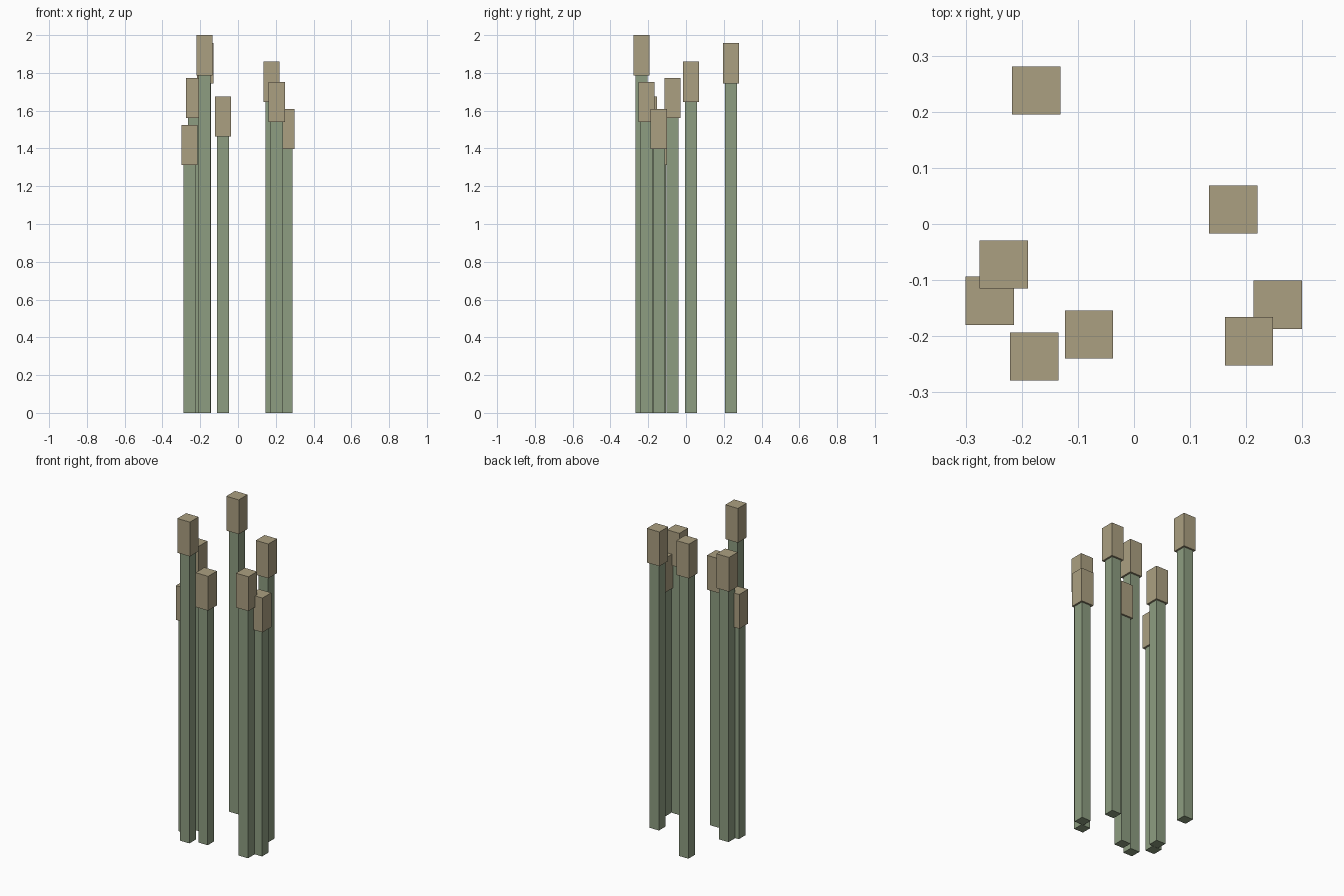
import bpy

if "Cube" in bpy.data.objects:
    bpy.data.objects.remove(bpy.data.objects["Cube"])

STEM_W = 0.064
HEAD_W = 0.086
HEAD_H = 0.213


def material(name, colour):
    mat = bpy.data.materials.new(name)
    mat.diffuse_color = colour
    mat.use_nodes = True
    mat.node_tree.nodes["Principled BSDF"].inputs["Base Color"].default_value = mat.diffuse_color
    return mat


def box(name, x, y, z0, z1, width, mat):
    bpy.ops.mesh.primitive_cube_add(size=1, location=(x, y, (z0 + z1) / 2))
    ob = bpy.context.object
    ob.name = name
    ob.scale = (width, width, z1 - z0)
    bpy.ops.object.transform_apply(location=False, rotation=False, scale=True)
    ob.data.materials.append(mat)


green = material("stem_green", (0.27, 0.34, 0.22, 1))
tan = material("head_tan", (0.41, 0.35, 0.22, 1))

# Reeds: x, y, total height
reeds = [
    (-0.174, 0.238, 1.958),
    (0.177, 0.026, 1.859),
    (-0.232, -0.072, 1.773),
    (-0.257, -0.137, 1.525),
    (-0.178, -0.236, 2.0),
    (-0.080, -0.197, 1.675),
    (0.256, -0.144, 1.610),
    (0.205, -0.209, 1.753),
]

# Each reed is a square stem carrying a thicker seed head
for i, (x, y, top) in enumerate(reeds, 1):
    box(f"reed_stem_{i}", x, y, 0, top - HEAD_H, STEM_W, green)
    box(f"reed_head_{i}", x, y, top - HEAD_H, top, HEAD_W, tan)
